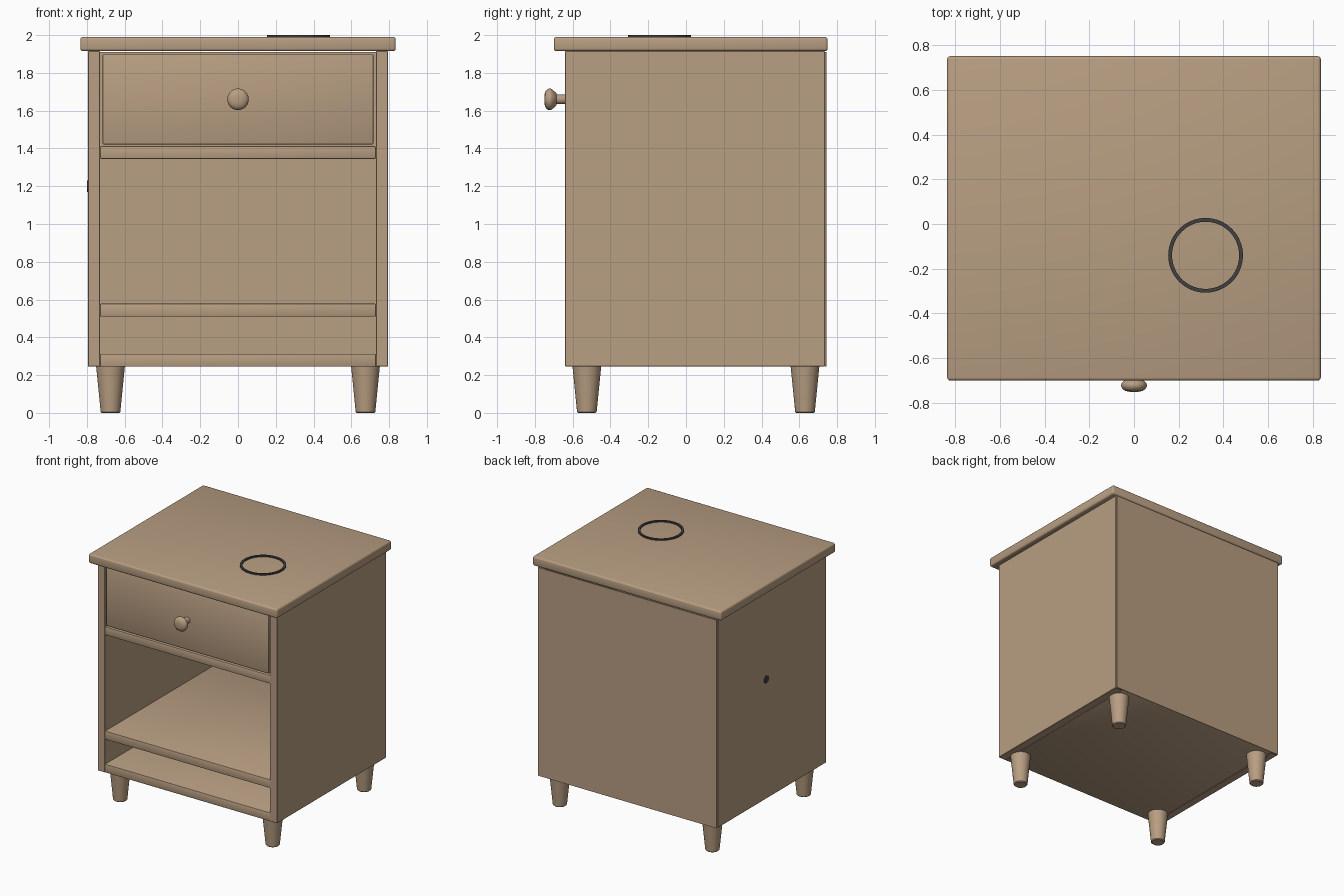
import bpy, bmesh, math
from mathutils import Matrix

if "Cube" in bpy.data.objects:
    bpy.data.objects.remove(bpy.data.objects["Cube"])


def material(name, rgb):
    m = bpy.data.materials.new(name)
    m.diffuse_color = (*rgb, 1)
    m.use_nodes = True
    m.node_tree.nodes["Principled BSDF"].inputs["Base Color"].default_value = m.diffuse_color
    return m


WOOD = material("light wood", (0.48, 0.342, 0.223))
DARK = material("dark grey", (0.05, 0.05, 0.052))


def finish(name, bm, mat, smooth=False):
    bmesh.ops.recalc_face_normals(bm, faces=bm.faces)
    mesh = bpy.data.meshes.new(name)
    bm.to_mesh(mesh)
    bm.free()
    mesh.materials.append(mat)
    ob = bpy.data.objects.new(name, mesh)
    bpy.context.collection.objects.link(ob)
    if smooth:
        bpy.ops.object.select_all(action='DESELECT')
        ob.select_set(True)
        bpy.context.view_layer.objects.active = ob
        bpy.ops.object.shade_smooth_by_angle(angle=math.radians(35))
    return ob


def box(name, x, y, z, bevel=0.0, segments=2):
    """Box between (min, max) pairs, with softened edges."""
    bm = bmesh.new()
    size = [b - a for a, b in (x, y, z)]
    mid = [(a + b) / 2 for a, b in (x, y, z)]
    bmesh.ops.create_cube(bm, size=1, matrix=Matrix.Translation(mid) @ Matrix.Diagonal((*size, 1)))
    if bevel:
        bmesh.ops.bevel(bm, geom=bm.edges[:], offset=bevel, segments=segments,
                        profile=0.5, affect='EDGES')
    return finish(name, bm, WOOD, bevel > 0)


def lathe(name, profile, mat, matrix, closed=False, steps=40):
    """Spin (radius, height) points around local z, then place with matrix."""
    bm = bmesh.new()
    verts = [bm.verts.new((r, 0, h)) for r, h in profile]
    edges = [bm.edges.new(p) for p in zip(verts, verts[1:])]
    if closed:
        edges.append(bm.edges.new((verts[-1], verts[0])))
    bmesh.ops.spin(bm, geom=verts + edges, axis=(0, 0, 1), cent=(0, 0, 0),
                   angle=math.tau, steps=steps)
    bmesh.ops.remove_doubles(bm, verts=bm.verts, dist=1e-5)
    bm.transform(matrix)
    return finish(name, bm, mat, True)


# Cabinet: table top, side panels, back panel
box("table_top", (-0.835, 0.835), (-0.70, 0.75), (1.915, 1.99), 0.014, 3)
for side, name in ((-1, "left_panel"), (1, "right_panel")):
    xs = sorted((side * 0.73, side * 0.795))
    box(name, xs, (-0.64, 0.735), (0.245, 1.915), 0.003, 1)
box("back_panel", (-0.79, 0.79), (0.735, 0.745), (0.245, 1.91))

# Shelves between the side panels
for name, z in (("bottom_shelf", (0.245, 0.313)), ("middle_shelf", (0.51, 0.578)),
                ("drawer_shelf", (1.345, 1.412))):
    box(name, (-0.73, 0.73), (-0.64, 0.735), z, 0.005)

# Drawer front and turned knob
box("drawer_front", (-0.717, 0.717), (-0.64, -0.575), (1.422, 1.898), 0.006)
lathe("drawer_knob",
      [(0, -0.005), (0.025, -0.005), (0.025, 0.045), (0.033, 0.047), (0.054, 0.07),
       (0.057, 0.077), (0.057, 0.086), (0.052, 0.096), (0.04, 0.106), (0.02, 0.11), (0, 0.11)],
      WOOD, Matrix.Translation((0, -0.64, 1.66)) @ Matrix.Rotation(math.pi / 2, 4, 'X'))

# Tapered round legs
for x, xn in ((-0.675, "left"), (0.675, "right")):
    for y, yn in ((-0.525, "front"), (0.63, "back")):
        lathe(f"{yn}_{xn}_leg",
              [(0, 0), (0.046, 0), (0.052, 0.006), (0.076, 0.246), (0, 0.246)],
              WOOD, Matrix.Translation((x, y, 0)))

# Dark ring inlay on the table top
lathe("top_ring", [(0.15, 1.985), (0.15, 2.0), (0.167, 2.0), (0.167, 1.985)],
      DARK, Matrix.Translation((0.32, -0.14, 0)), closed=True, steps=64)

# Small round cable port on the left panel
lathe("cable_port", [(0, 0), (0.03, 0), (0.03, 0.005), (0, 0.005)], DARK,
      Matrix.Translation((-0.794, 0.12, 1.2)) @ Matrix.Rotation(-math.pi / 2, 4, 'Y'), steps=24)
